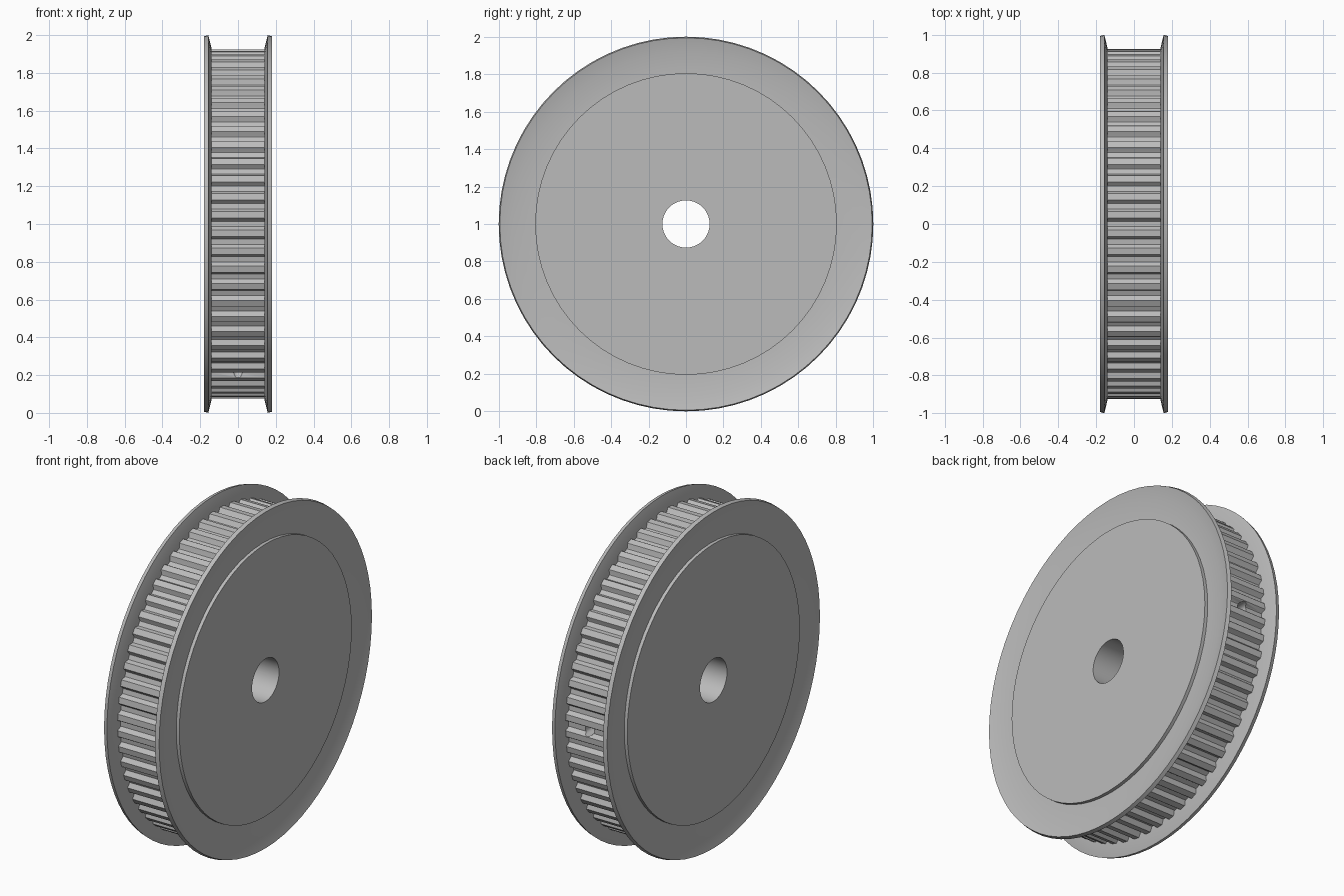
import bpy, bmesh
from math import pi, cos, sin, radians
from mathutils import Matrix, Vector

if "Cube" in bpy.data.objects:
    bpy.data.objects.remove(bpy.data.objects["Cube"])

TEETH = 60
TIP, ROOT = 0.925, 0.898       # tooth radii
HALF = 0.142                   # half width of the toothed core
FACE = 0.18                    # half width over the hub faces
BORE, HUB = 0.126, 0.805
CENTRE = Vector((0, 0, 1))

steel = bpy.data.materials.new("grey steel")
steel.use_nodes = True
GREY = (0.5, 0.5, 0.5, 1)
steel.diffuse_color = GREY
steel.node_tree.nodes["Principled BSDF"].inputs["Base Color"].default_value = GREY


def make(name, bm):
    bmesh.ops.recalc_face_normals(bm, faces=bm.faces)
    mesh = bpy.data.meshes.new(name)
    bm.to_mesh(mesh)
    bm.free()
    mesh.materials.append(steel)
    ob = bpy.data.objects.new(name, mesh)
    ob.location = CENTRE
    bpy.context.collection.objects.link(ob)
    return ob


def smooth(ob):
    bpy.ops.object.select_all(action='DESELECT')
    ob.select_set(True)
    bpy.context.view_layer.objects.active = ob
    bpy.ops.object.shade_smooth_by_angle(angle=radians(30))


def lathe(name, profile, segments):
    """Spin a closed (x, radius) outline about the x axis."""
    bm = bmesh.new()
    rings = []
    for i in range(segments):
        a = 2 * pi * i / segments
        rings.append([bm.verts.new((x, r * cos(a), r * sin(a))) for x, r in profile])
    n = len(profile)
    for i in range(segments):
        p, q = rings[i], rings[(i + 1) % segments]
        for j in range(n):
            k = (j + 1) % n
            bm.faces.new((p[j], p[k], q[k], q[j]))
    ob = make(name, bm)
    smooth(ob)
    return ob


def cylinder(name, radius, depth, segments, matrix):
    bm = bmesh.new()
    bmesh.ops.create_cone(bm, cap_ends=True, segments=segments, radius1=radius,
                          radius2=radius, depth=depth, matrix=matrix)
    ob = make(name, bm)
    ob.hide_render = True
    return ob


# Toothed core: one groove outline (tangent offset, radius) repeated round the rim
groove = [(-0.031, TIP), (-0.0275, TIP - 0.003), (-0.018, ROOT + 0.003), (-0.014, ROOT),
          (0.014, ROOT), (0.018, ROOT + 0.003), (0.0275, TIP - 0.003), (0.031, TIP)]
bm = bmesh.new()
outline = []
for t in range(TEETH):
    a = 2 * pi * t / TEETH
    for off, r in groove:
        outline.append(bm.verts.new((-HALF, r * cos(a) - off * sin(a),
                                     r * sin(a) + off * cos(a))))
cap = bm.faces.new(outline)
grown = bmesh.ops.extrude_face_region(bm, geom=[cap], use_keep_orig=True)["geom"]
bmesh.ops.translate(bm, vec=(2 * HALF, 0, 0),
                    verts=[g for g in grown if isinstance(g, bmesh.types.BMVert)])
core = make("toothed_core", bm)

# Shaft bore and two set screw holes, cut from the core
cutters = [cylinder("bore_cutter", BORE, 1, 64, Matrix.Rotation(pi / 2, 4, 'Y'))]
for angle in (0, 240):
    turn = Matrix.Rotation(radians(angle), 4, 'X')
    place = turn @ Matrix.Translation((0, 0.55, 0)) @ Matrix.Rotation(pi / 2, 4, 'X')
    cutters.append(cylinder("set_screw_cutter", 0.029, 1, 24, place))

bpy.context.view_layer.objects.active = core
for cutter in cutters:
    mod = core.modifiers.new("cut", 'BOOLEAN')
    mod.operation = 'DIFFERENCE'
    mod.solver = 'EXACT'
    mod.object = cutter
    bpy.ops.object.modifier_apply(modifier=mod.name)
for cutter in cutters:
    bpy.data.objects.remove(cutter)
smooth(core)

# Raised hub faces and bent flanges on both sides
hub = [(HALF, BORE), (FACE, BORE), (FACE, HUB), (HALF, HUB)]
flange = [(0.139, 0.8), (0.139, 0.927), (0.157, 1.0), (FACE, 0.994),
          (0.163, 0.92), (0.16, 0.8)]
for side, s in (("left", 1), ("right", -1)):
    lathe(side + "_hub_face", [(s * x, r) for x, r in hub], 64)
    lathe(side + "_flange", [(s * x, r) for x, r in flange], 72)
